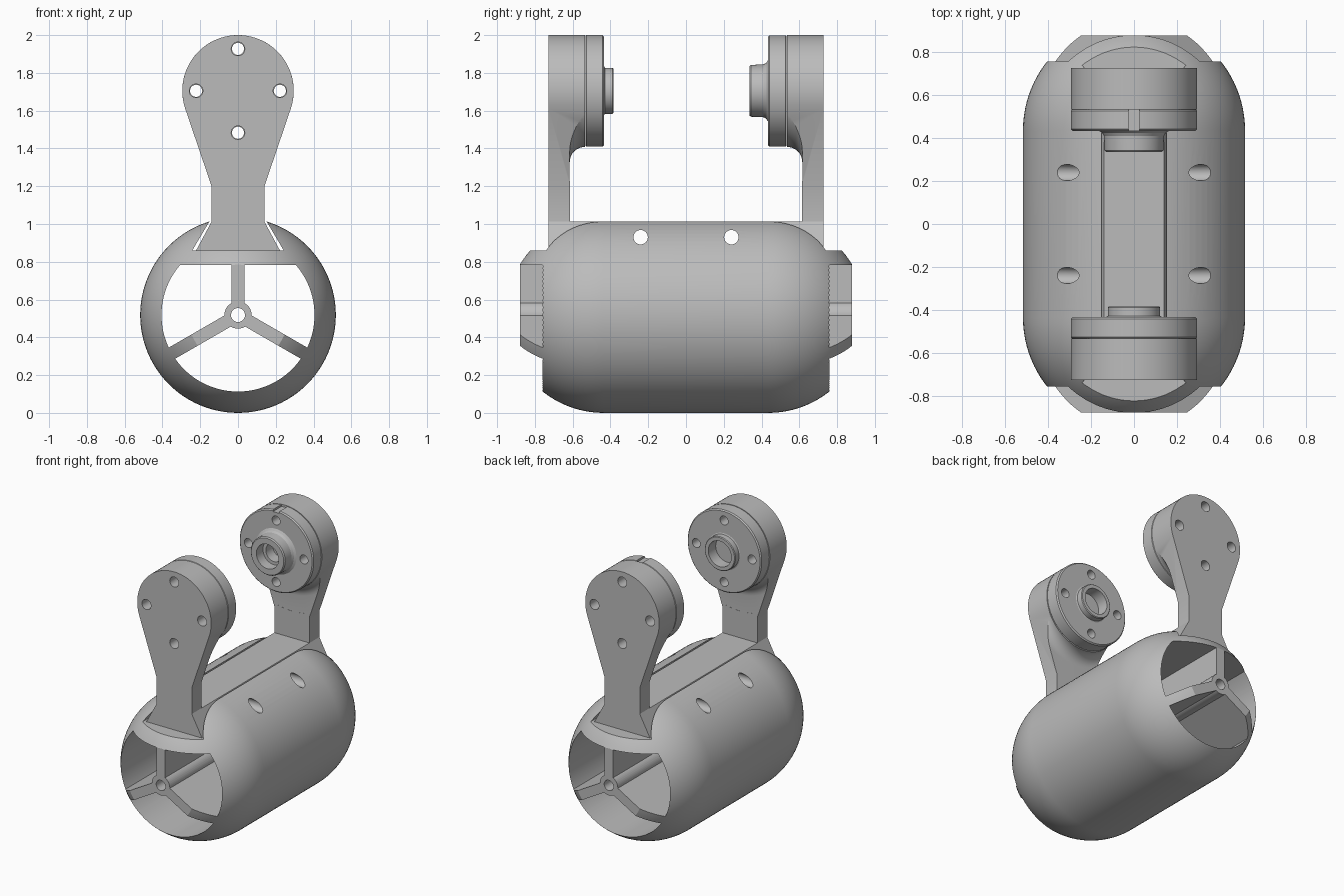
import bpy, bmesh
from math import sin, cos, asin, acos, atan2, hypot, pi, radians
from mathutils import Matrix

if "Cube" in bpy.data.objects:
    bpy.data.objects.remove(bpy.data.objects["Cube"], do_unlink=True)

grey = bpy.data.materials.new("plain grey")
grey.use_nodes = True
COLOUR = (0.5, 0.5, 0.5, 1)
grey.diffuse_color = COLOUR
grey.node_tree.nodes["Principled BSDF"].inputs["Base Color"].default_value = COLOUR

R = 0.518            # body radius, also height of its axis
SPHERE_Y = 0.436     # centre of each rounded end
END_Y = 0.88         # flat tip of each end
BORE_R, HUB_R, SPOKE = 0.405, 0.072, 0.034
HEAD_Z, HEAD_R = 1.705, 0.295
ARM_OUT, ARM_IN, HEAD_IN = 0.727, 0.615, 0.535
RAIL_Z = 1.012


def make(name, bm):
    bmesh.ops.remove_doubles(bm, verts=bm.verts, dist=1e-5)
    bmesh.ops.recalc_face_normals(bm, faces=bm.faces)
    mesh = bpy.data.meshes.new(name)
    bm.to_mesh(mesh)
    bm.free()
    obj = bpy.data.objects.new(name, mesh)
    bpy.context.collection.objects.link(obj)
    return obj


def lathe(name, profile, z, steps=96):
    """Turn (y, radius) points about the y direction at height z."""
    bm = bmesh.new()
    vs = [bm.verts.new((0, y, z + r)) for y, r in profile]
    es = [bm.edges.new(p) for p in zip(vs, vs[1:])]
    bmesh.ops.spin(bm, geom=vs + es, cent=(0, 0, z), axis=(0, 1, 0),
                   angle=2 * pi, steps=steps)
    return make(name, bm)


def rod(radius, x, z):
    """Long cutter for a round hole along y."""
    obj = lathe("hole_cutter", [(-1, 0), (-1, radius), (1, radius), (1, 0)], z, 32)
    obj.data.transform(Matrix.Translation((x, 0, 0)))
    return obj


def prism(name, outline, y0, y1):
    """Extrude an (x, z) outline along y."""
    bm = bmesh.new()
    near, far = ([bm.verts.new((x, y, z)) for x, z in outline] for y in (y0, y1))
    bm.faces.new(near)
    bm.faces.new(far)
    for i in range(len(near)):
        bm.faces.new((near[i - 1], near[i], far[i], far[i - 1]))
    return make(name, bm)


def cut(target, cutter):
    mod = target.modifiers.new("cut", "BOOLEAN")
    mod.operation, mod.object, mod.solver = "DIFFERENCE", cutter, "EXACT"
    with bpy.context.temp_override(object=target, active_object=target):
        bpy.ops.object.modifier_apply(modifier=mod.name)
    bpy.data.objects.remove(cutter, do_unlink=True)


def trapezoid(bottom, top, z0, z1):
    return [(-bottom, z0), (bottom, z0), (top, z1), (-top, z1)]


def arc(radius, a0, a1, z, steps=32):
    angles = [a0 + (a1 - a0) * i / steps for i in range(steps + 1)]
    return [(radius * cos(a), z + radius * sin(a)) for a in angles]


def cut_cross_holes(obj):
    # locking holes running sideways through the top of the body
    for y in (-0.24, 0.24):
        hole = rod(0.038, 0, 0)
        hole.data.transform(Matrix.Translation((0, y, 0.93)) @ Matrix.Rotation(pi / 2, 4, "Z"))
        cut(obj, hole)


def cut_head_holes(obj, radius):
    # four screw holes around each head
    for x, z in ((0, 0.222), (0, -0.222), (0.222, 0), (-0.222, 0)):
        cut(obj, rod(radius, x, HEAD_Z + z))


def finish(obj):
    obj.data.materials.clear()
    obj.data.materials.append(grey)
    for o in bpy.context.selected_objects:
        o.select_set(False)
    obj.select_set(True)
    bpy.context.view_layer.objects.active = obj
    bpy.ops.object.shade_smooth_by_angle(angle=radians(25))


# Body: round-ended barrel
tip = asin((END_Y - SPHERE_Y) / R)
half = [(SPHERE_Y + R * sin(tip * i / 16), R * cos(tip * i / 16)) for i in range(17)]
half.append((END_Y, 0))
body = lathe("body_shell", [(-y, r) for y, r in reversed(half)] + half, R)

# Three long openings, leaving the hub, three spokes and the top web
outer, inner = asin(SPOKE / BORE_R), asin(SPOKE / HUB_R)
low, high = radians(-30), radians(90)
web = 0.265
upper = arc(BORE_R, low + outer, asin(web / BORE_R), R)
upper += [(SPOKE, R + web)] + arc(HUB_R, high - inner, low + inner, R, 8)
lower = arc(BORE_R, radians(210) + outer, radians(330) - outer, R)
lower += arc(HUB_R, radians(330) - inner, radians(210) + inner, R, 8)
for outline in (upper, [(-x, z) for x, z in upper], lower):
    cut(body, prism("opening_cutter", outline, -1, 1))
cut(body, rod(0.037, 0, R))

# Dovetail groove along the top
cut(body, prism("groove_cutter", trapezoid(0.242, 0.1, 0.86, 1.1), -1, 1))
cut_cross_holes(body)
finish(body)

# Frame silhouette: dovetail, straight neck, flanks tangent to the round head
NECK_X, NECK_Z = 0.14, 1.2
drop = NECK_Z - HEAD_Z
start = atan2(drop, NECK_X) + acos(HEAD_R / hypot(NECK_X, drop))
side = [(0.222, 0.86), (NECK_X, RAIL_Z), (NECK_X, NECK_Z)]
outline = side + arc(HEAD_R, start, pi - start, HEAD_Z, 48)
outline += [(-x, z) for x, z in reversed(side)]
frame = prism("arm_frame", outline, -ARM_OUT, ARM_OUT)

# Clear the space between the arms, wider at the necks than at the heads
cut(frame, prism("neck_gap_cutter", trapezoid(0.5, 0.5, RAIL_Z, 1.3), -ARM_IN, ARM_IN))
cut(frame, prism("head_gap_cutter", trapezoid(0.5, 0.5, 1.2, 2.2), -HEAD_IN, HEAD_IN))

# Rounded step from each neck to its thicker head
FILLET = ARM_IN - HEAD_IN
step_r = HEAD_R + 0.002
ring = [(ARM_IN + 0.0005, 0.5)]
for i in range(9):
    a = pi / 2 * i / 8
    ring.append((HEAD_IN + 0.0005 + FILLET * cos(a), step_r + FILLET - FILLET * sin(a)))
ring += [(0.5, step_r), (0.5, 0.5), ring[0]]
for sign in (-1, 1):
    cut(frame, lathe("step_cutter", [(sign * y, r) for y, r in ring], HEAD_Z))
cut_cross_holes(frame)
cut_head_holes(frame, 0.036)
finish(frame)

# Round drive units on the inner faces of the heads, each with a bored boss
RIM = [(0.533, 0), (0.533, 0.29), (0.528, HEAD_R), (0.442, HEAD_R), (0.434, 0.287)]
front_boss = [(0.434, 0.13), (0.43, 0.122), (0.39, 0.122), (0.385, 0.117),
              (0.385, 0.092), (0.47, 0.092), (0.47, 0)]
back_boss = [(0.434, 0.162), (0.425, 0.148), (0.41, 0.14), (0.343, 0.137), (0.335, 0.13),
             (0.335, 0.088), (0.41, 0.088), (0.41, 0.065), (0.49, 0.065), (0.49, 0)]

front_drive = lathe("front_drive", [(-y, r) for y, r in RIM + front_boss], HEAD_Z)
back_drive = lathe("back_drive", RIM + back_boss, HEAD_Z)

# Shallow cable notch on top of the back drive
cut(back_drive, prism("notch_cutter", trapezoid(0.025, 0.025, 1.985, 2.1), 0.4, 0.6))
for drive in (front_drive, back_drive):
    cut_head_holes(drive, 0.032)
    finish(drive)
